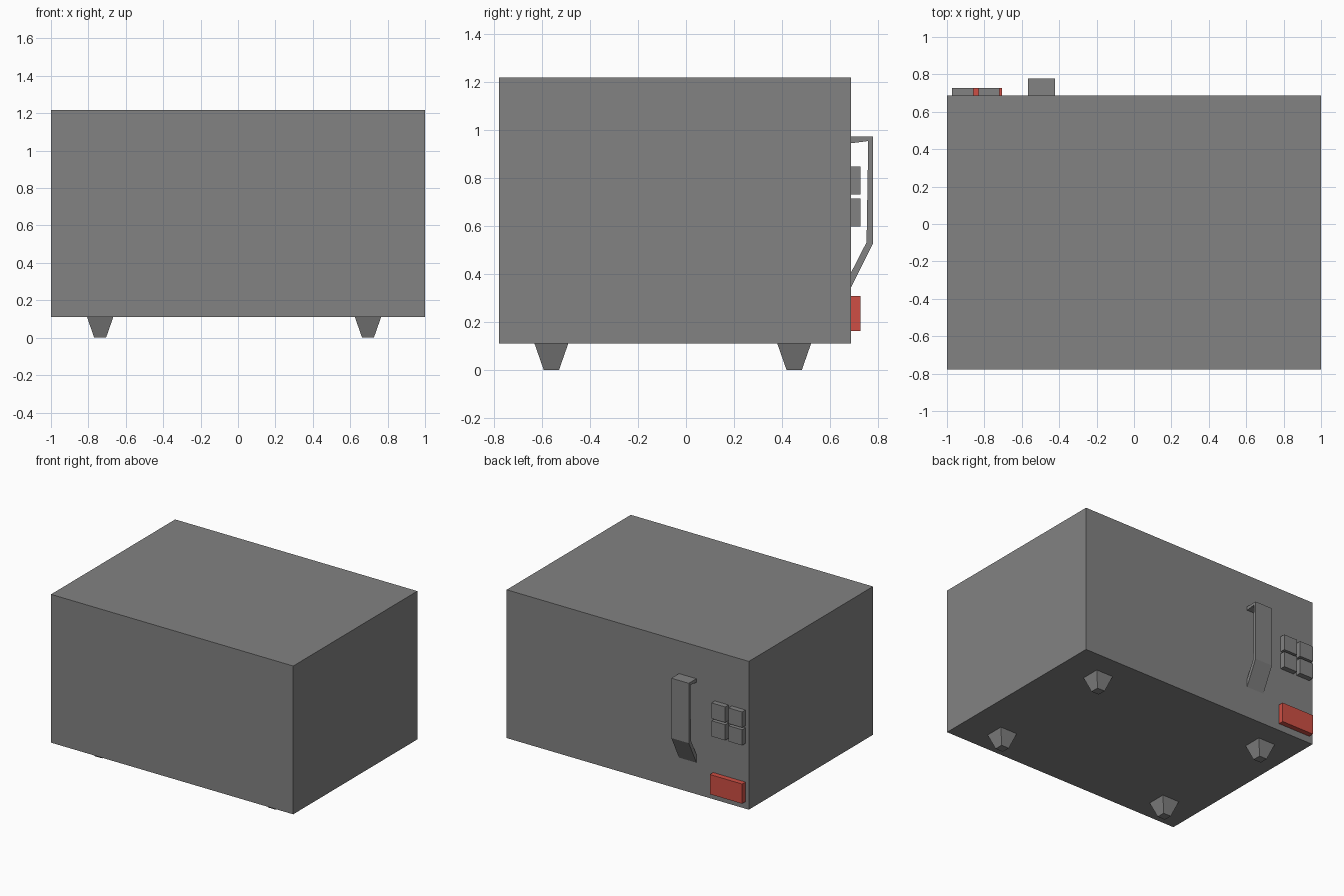
import bpy, bmesh

if "Cube" in bpy.data.objects:
    bpy.data.objects.remove(bpy.data.objects["Cube"])


def material(name, rgb):
    m = bpy.data.materials.new(name)
    m.diffuse_color = (*rgb, 1)
    m.use_nodes = True
    m.node_tree.nodes["Principled BSDF"].inputs["Base Color"].default_value = m.diffuse_color
    return m


GREY = material("grey", (0.225, 0.225, 0.225))
RED = material("red", (0.62, 0.078, 0.058))


def finish(name, bm, mat):
    bmesh.ops.recalc_face_normals(bm, faces=bm.faces)
    me = bpy.data.meshes.new(name)
    bm.to_mesh(me)
    bm.free()
    me.materials.append(mat)
    ob = bpy.data.objects.new(name, me)
    bpy.context.collection.objects.link(ob)
    return ob


def box(name, x, y, z, mat, bottom_scale=1.0):
    """Box from (min, max) ranges; bottom_scale tapers the lower face."""
    bm = bmesh.new()
    bmesh.ops.create_cube(bm, size=1)
    for v in bm.verts:
        s = bottom_scale if v.co.z < 0 else 1.0
        v.co = [(r[0] + r[1]) / 2 + c * k * (r[1] - r[0])
                for r, c, k in zip((x, y, z), v.co, (s, s, 1))]
    return finish(name, bm, mat)


# Oven body
BACK = 0.687
box("body", (-1, 1), (-0.777, BACK), (0.11, 1.217), GREY)

# Four tapered feet
for side, x in (("left", -0.737), ("right", 0.695)):
    for end, y in (("front", -0.56), ("back", 0.45)):
        box(f"{end}_{side}_foot", (x - 0.07, x + 0.07), (y - 0.07, y + 0.07),
            (0, 0.11), GREY, 0.45)

# Door handle: bent strap profile (y, z) extruded across x
profile = [(BACK, 0.972), (0.777, 0.972), (0.777, 0.525), (BACK, 0.345),
           (BACK, 0.407), (0.751, 0.532), (0.758, 0.953), (BACK, 0.944)]
bm = bmesh.new()
face = bm.faces.new([bm.verts.new((-0.567, y, z)) for y, z in profile])
ext = bmesh.ops.extrude_face_region(bm, geom=[face], use_keep_orig=True)
bmesh.ops.translate(bm, vec=(0.144, 0, 0),
                    verts=[g for g in ext["geom"] if isinstance(g, bmesh.types.BMVert)])
finish("door_handle", bm, GREY)

# Two by two grid of buttons
for row, z in (("lower", 0.597), ("upper", 0.73)):
    for col, x in (("outer", -0.972), ("inner", -0.832)):
        box(f"{row}_{col}_button", (x, x + 0.113), (BACK, 0.726), (z, z + 0.117), GREY)

# Wide red door button
box("red_button", (-0.972, -0.705), (BACK, 0.726), (0.162, 0.309), RED)
